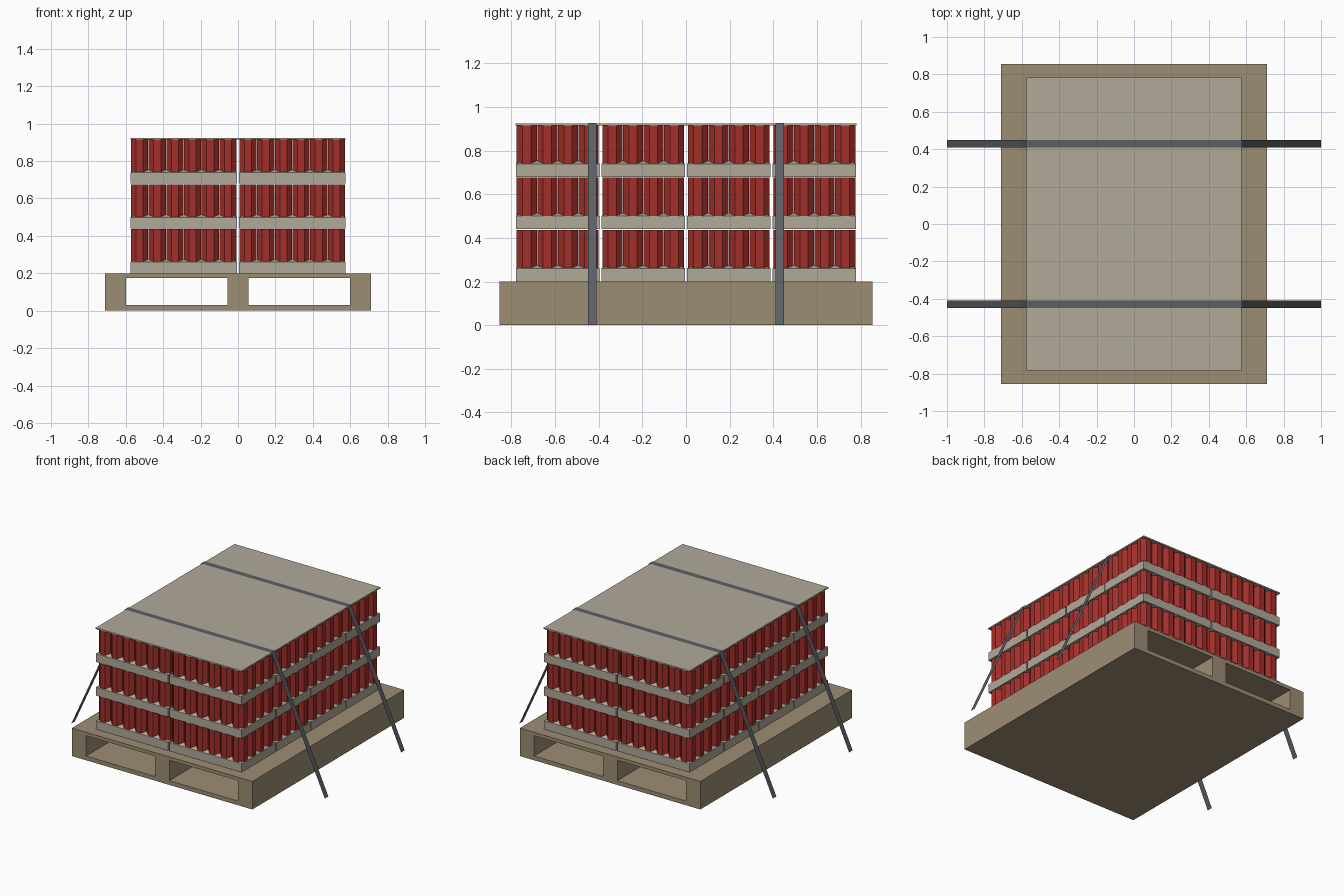
import bpy, bmesh
from math import pi
from mathutils import Matrix

if "Cube" in bpy.data.objects:
    bpy.data.objects.remove(bpy.data.objects["Cube"])


def material(name, rgb):
    m = bpy.data.materials.new(name)
    m.diffuse_color = (*rgb, 1)
    m.use_nodes = True
    m.node_tree.nodes["Principled BSDF"].inputs["Base Color"].default_value = m.diffuse_color
    return m


WOOD = material("wood", (0.34, 0.27, 0.175))
CARD = material("card", (0.44, 0.40, 0.32))
RED = material("red_paint", (0.36, 0.028, 0.023))
STRAP = material("strap_webbing", (0.105, 0.112, 0.125))


def add_object(name, mesh, loc=(0, 0, 0)):
    ob = bpy.data.objects.new(name, mesh)
    ob.location = loc
    bpy.context.collection.objects.link(ob)
    return ob


def finish(bm, name, mat):
    mesh = bpy.data.meshes.new(name)
    bm.to_mesh(mesh)
    bm.free()
    mesh.materials.append(mat)
    return mesh


def add_box(bm, x0, x1, y0, y1, z0, z1):
    m = (Matrix.Translation(((x0 + x1) / 2, (y0 + y1) / 2, (z0 + z1) / 2))
         @ Matrix.Diagonal((x1 - x0, y1 - y0, z1 - z0, 1)))
    return bmesh.ops.create_cube(bm, size=1, matrix=m)["verts"]


# Pallet: two decks joined by three runners, open front to back
bm = bmesh.new()
add_box(bm, -0.712, 0.712, -0.855, 0.855, 0, 0.03)
add_box(bm, -0.712, 0.712, -0.855, 0.855, 0.175, 0.2)
for x0, x1 in ((-0.712, -0.6), (-0.057, 0.057), (0.6, 0.712)):
    add_box(bm, x0, x1, -0.855, 0.855, 0.03, 0.175)
add_object("pallet", finish(bm, "pallet", WOOD))

# Shared tray mesh: shallow box whose top rises slightly inward between the cans
TX, TY, TZ = 0.57, 0.384, 0.06
bm = bmesh.new()
add_box(bm, -TX / 2, TX / 2, -TY / 2, TY / 2, 0, TZ)
top = [f for f in bm.faces if f.normal.z > 0.9 or f.calc_center_median().z > TZ - 1e-4]
bmesh.ops.inset_region(bm, faces=top, thickness=0.045, depth=0.0)
for v in top[0].verts:
    v.co.z += 0.015
tray_mesh = finish(bm, "can_tray", CARD)

# Shared can mesh: 6 x 4 eight-sided cans standing in one tray
PITCH, RADIUS, CAN_TOP = 0.0945, 0.0497, 0.236
bm = bmesh.new()
for i in range(6):
    for j in range(4):
        m = (Matrix.Translation(((i - 2.5) * PITCH, (j - 1.5) * PITCH, (0.02 + CAN_TOP) / 2))
             @ Matrix.Rotation(pi / 8, 4, 'Z'))
        bmesh.ops.create_cone(bm, cap_ends=True, segments=8, radius1=RADIUS,
                              radius2=RADIUS, depth=CAN_TOP - 0.02, matrix=m)
cans_mesh = finish(bm, "cans", RED)

# Stack: three layers of 2 x 4 trays
for layer in range(3):
    for i in range(2):
        for j in range(4):
            loc = ((i - 0.5) * 0.58, (j - 1.5) * 0.392, 0.2 + layer * 0.2395)
            add_object("can_tray", tray_mesh, loc)
            add_object("cans", cans_mesh, loc)

# Cover sheet on top of the stack
bm = bmesh.new()
add_box(bm, -0.575, 0.575, -0.782, 0.782, 0.915, 0.924)
add_object("cover_sheet", finish(bm, "cover_sheet", CARD))

# Tie-down straps: flat ribbons over the top and out to the floor
PATH = ((-1, 0), (-0.578, 0.927), (0.578, 0.927), (1, 0))
for yc in (-0.43, 0.43):
    bm = bmesh.new()
    rows = [[bm.verts.new((x, yc + s * 0.02, z)) for s in (-1, 1)] for x, z in PATH]
    for a, b in zip(rows, rows[1:]):
        bm.faces.new((a[0], b[0], b[1], a[1]))
    add_object("strap", finish(bm, "strap", STRAP))
